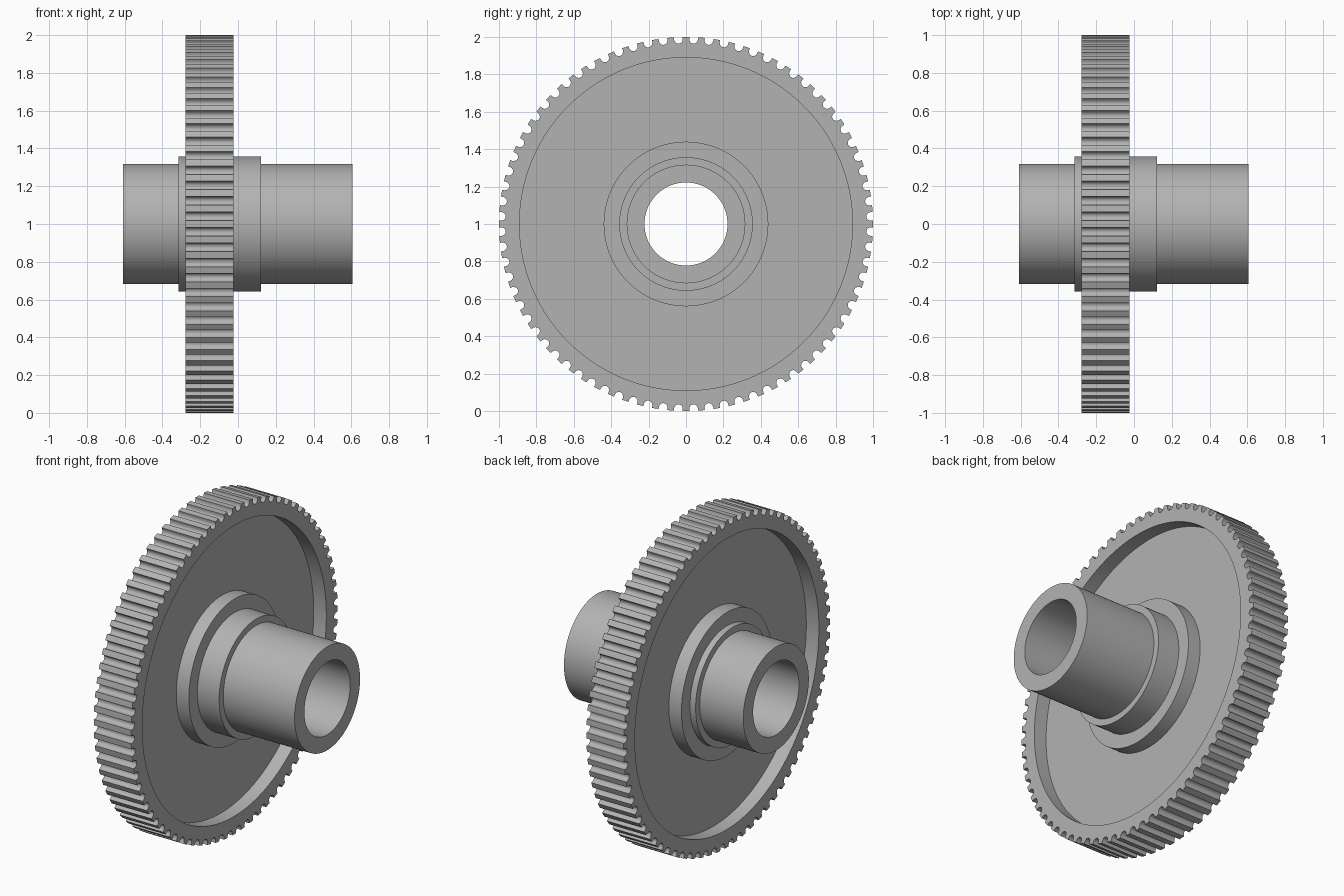
import bpy, bmesh
from math import sin, cos, pi, radians

TEETH = 76
STEPS = 6            # segments round each groove
CENTRE_Z = 1.0

cube = bpy.data.objects.get("Cube")
if cube:
    bpy.data.objects.remove(cube, do_unlink=True)

grey = bpy.data.materials.new("machined grey")
colour = (0.45, 0.45, 0.45, 1)
grey.use_nodes = True
grey.diffuse_color = colour
grey.node_tree.nodes["Principled BSDF"].inputs["Base Color"].default_value = colour


def circle(radius, angles):
    return [(radius * sin(a), radius * cos(a)) for a in angles]


def loft(name, sections):
    """Join (x, outline) rings in a closed loop around the x axis."""
    bm = bmesh.new()
    rings = [[bm.verts.new((x, y, z)) for y, z in outline] for x, outline in sections]
    count = len(rings[0])
    for i, ring in enumerate(rings):
        following = rings[(i + 1) % len(rings)]
        for j in range(count):
            k = (j + 1) % count
            bm.faces.new((ring[j], ring[k], following[k], following[j]))
    bmesh.ops.recalc_face_normals(bm, faces=bm.faces[:])
    mesh = bpy.data.meshes.new(name)
    bm.to_mesh(mesh)
    bm.free()
    mesh.materials.append(grey)
    obj = bpy.data.objects.new(name, mesh)
    obj.location.z = CENTRE_Z
    bpy.context.collection.objects.link(obj)
    bpy.ops.object.select_all(action="DESELECT")
    obj.select_set(True)
    bpy.context.view_layer.objects.active = obj
    bpy.ops.object.shade_smooth_by_angle(angle=radians(40))
    return obj


# Toothed rim: lands on the outer radius with a round groove between each pair
pitch = 2 * pi / TEETH
groove_centre, groove_radius = 0.988, 0.023
outline = []
for t in range(TEETH):
    mid = (t + 0.5) * pitch
    edge = groove_radius / groove_centre
    outline += circle(1.0, [mid - edge])
    for s in range(STEPS + 1):
        a = pi * s / STEPS
        across, radius = -groove_radius * cos(a), groove_centre - groove_radius * sin(a)
        outline.append((radius * sin(mid) + across * cos(mid),
                        radius * cos(mid) - across * sin(mid)))
    outline += circle(1.0, [mid + edge])
    outline += circle(1.0, [mid + pitch / 2])

left_face, right_face = -0.025, -0.277
inner = circle(0.89, [2 * pi * i / len(outline) for i in range(len(outline))])
# start the inner ring level with the first outline point
loft("toothed_rim", [(right_face, outline), (left_face, outline),
                     (left_face, inner), (right_face, inner)])

# Web, boss, collars and hollow shaft turned from one profile of (x, radius)
profile = [
    (-0.61, 0.222), (-0.61, 0.317), (-0.315, 0.317), (-0.315, 0.357),
    (right_face, 0.357), (right_face, 0.44), (-0.192, 0.44), (-0.192, 0.9),
    (-0.11, 0.9), (-0.11, 0.44), (left_face, 0.44), (left_face, 0.357),
    (0.122, 0.357), (0.122, 0.317), (0.605, 0.317), (0.605, 0.222),
]
angles = [2 * pi * i / 128 for i in range(128)]
loft("hub_and_web", [(x, circle(r, angles)) for x, r in profile])
